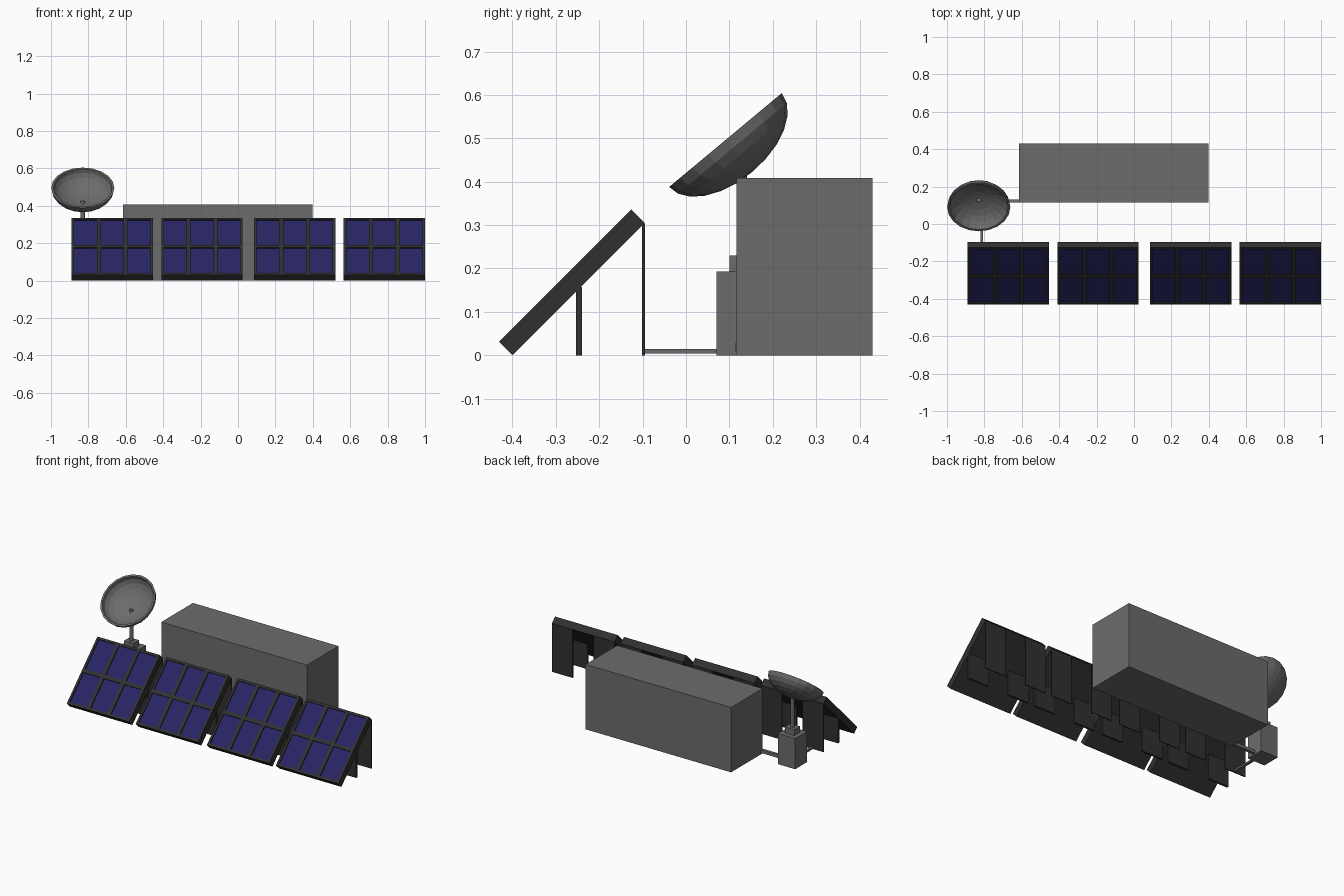
import bpy, bmesh, math
from mathutils import Matrix, Vector

if "Cube" in bpy.data.objects:
    bpy.data.objects.remove(bpy.data.objects["Cube"])


def material(name, rgb):
    m = bpy.data.materials.new(name)
    m.diffuse_color = (*rgb, 1)
    m.use_nodes = True
    m.node_tree.nodes["Principled BSDF"].inputs["Base Color"].default_value = m.diffuse_color
    return m


GREY = material("grey_metal", (0.15, 0.15, 0.15))
DARK = material("dark_frame", (0.03, 0.03, 0.03))
BLUE = material("blue_cell", (0.02, 0.018, 0.12))


def finish(name, bm, mat):
    bmesh.ops.recalc_face_normals(bm, faces=bm.faces)
    me = bpy.data.meshes.new(name)
    bm.to_mesh(me)
    bm.free()
    me.materials.append(mat)
    ob = bpy.data.objects.new(name, me)
    bpy.context.collection.objects.link(ob)
    return ob


def add_box(bm, lo, hi):
    lo, hi = Vector(lo), Vector(hi)
    mat = Matrix.Translation((lo + hi) / 2) @ Matrix.Diagonal((*(hi - lo), 1))
    bmesh.ops.create_cube(bm, size=1, matrix=mat)


def box(name, lo, hi, mat=GREY):
    bm = bmesh.new()
    add_box(bm, lo, hi)
    return finish(name, bm, mat)


def solar_panel(n, x0):
    W, L, T, D = 0.435, 0.431, 0.044, 0.007     # width, length, thickness, recess
    edge, bar = 0.014, 0.022
    cw = (W - 2 * edge - 2 * bar) / 3
    ch = (L - 2 * edge - bar) / 2
    place = Matrix.Translation((x0, -0.40, 0)) @ Matrix.Rotation(math.radians(45), 4, 'X')

    # tilted slab: top face divided into a grid, cell openings pushed in
    bm = bmesh.new()
    xs, ys = [0], [0]
    for i in range(3):
        s = edge + i * (cw + bar)
        xs += [s, s + cw]
    for j in range(2):
        s = edge + j * (ch + bar)
        ys += [s, s + ch]
    add_box(bm, (0, 0, 0), (W, L, T))
    for axis, cuts in (((1, 0, 0), xs[1:]), ((0, 1, 0), ys[1:])):
        for c in cuts:
            bmesh.ops.bisect_plane(bm, geom=bm.verts[:] + bm.edges[:] + bm.faces[:],
                                   plane_co=Vector(axis) * c, plane_no=axis)
    openings = []
    for f in bm.faces:
        c = f.calc_center_median()
        if c.z > T - 1e-4 and any(a < c.x < a + cw for a in xs[1::2]) \
                and any(a < c.y < a + ch for a in ys[1::2]):
            openings.append(f)
    ext = bmesh.ops.extrude_discrete_faces(bm, faces=openings)["faces"]
    for f in ext:
        f.material_index = 1
        bmesh.ops.translate(bm, vec=(0, 0, -D), verts=f.verts[:])
    bmesh.ops.transform(bm, matrix=place, verts=bm.verts)
    finish(f"solar_panel_{n}", bm, DARK).data.materials.append(BLUE)

    # two tall rear plates and two short front plates, one pair at each end
    for side, a in (("left", x0), ("right", x0 + W * 2 / 3)):
        b = a + W / 3
        box(f"rear_leg_{side}_{n}", (a, -0.101, 0), (b, -0.095, 0.304), DARK)
        box(f"front_leg_{side}_{n}", (a, -0.253, 0), (b, -0.240, 0.157), DARK)


for n, x0 in enumerate((-0.89, -0.41, 0.085, 0.565), 1):
    solar_panel(n, x0)

# equipment container
box("container", (-0.615, 0.116, 0), (0.398, 0.43, 0.408))

# dish pedestal, collar and post
CX, CY = -0.83, 0.128
box("dish_pedestal", (CX - 0.06, CY - 0.058, 0), (CX + 0.06, CY + 0.058, 0.193))
box("pedestal_collar", (CX - 0.033, CY - 0.028, 0.193), (CX + 0.033, CY + 0.028, 0.23))
bm = bmesh.new()
bmesh.ops.create_cone(bm, cap_ends=True, segments=12, radius1=0.012, radius2=0.012, depth=0.2,
                      matrix=Matrix.Translation((CX, CY, 0.325)))
finish("dish_post", bm, GREY)

# ground conduits: to the container and to the panels
box("container_conduit", (CX, 0.114, 0.008), (0.18, 0.132, 0.028))
box("panel_conduit", (-0.822, -0.098, 0.004), (-0.806, CY, 0.015))

# dish: lathed half-ellipse shell, open side facing front and up
R, DEPTH, WALL, N = 0.169, 0.096, 0.012, 20
outer = [(R * math.cos(t), -DEPTH * math.sin(t)) for t in (math.radians(15 * i) for i in range(7))]
inner = [((R - WALL) * math.cos(t), -(DEPTH - WALL) * math.sin(t))
         for t in (math.radians(15 * i) for i in range(7))]
bm = bmesh.new()
profile = outer[::-1] + inner
pv = [bm.verts.new((max(r, 0), 0, z)) for r, z in profile]
pe = [bm.edges.new(p) for p in zip(pv, pv[1:])]
bmesh.ops.spin(bm, geom=pv + pe, cent=(0, 0, 0), axis=(0, 0, 1), angle=2 * math.pi, steps=N)
bmesh.ops.remove_doubles(bm, verts=bm.verts, dist=1e-4)
tilt = Matrix.Translation((CX, 0.091, 0.496)) @ Matrix.Rotation(math.radians(39.8), 4, 'X')
bmesh.ops.transform(bm, matrix=tilt, verts=bm.verts)
finish("dish", bm, GREY)
